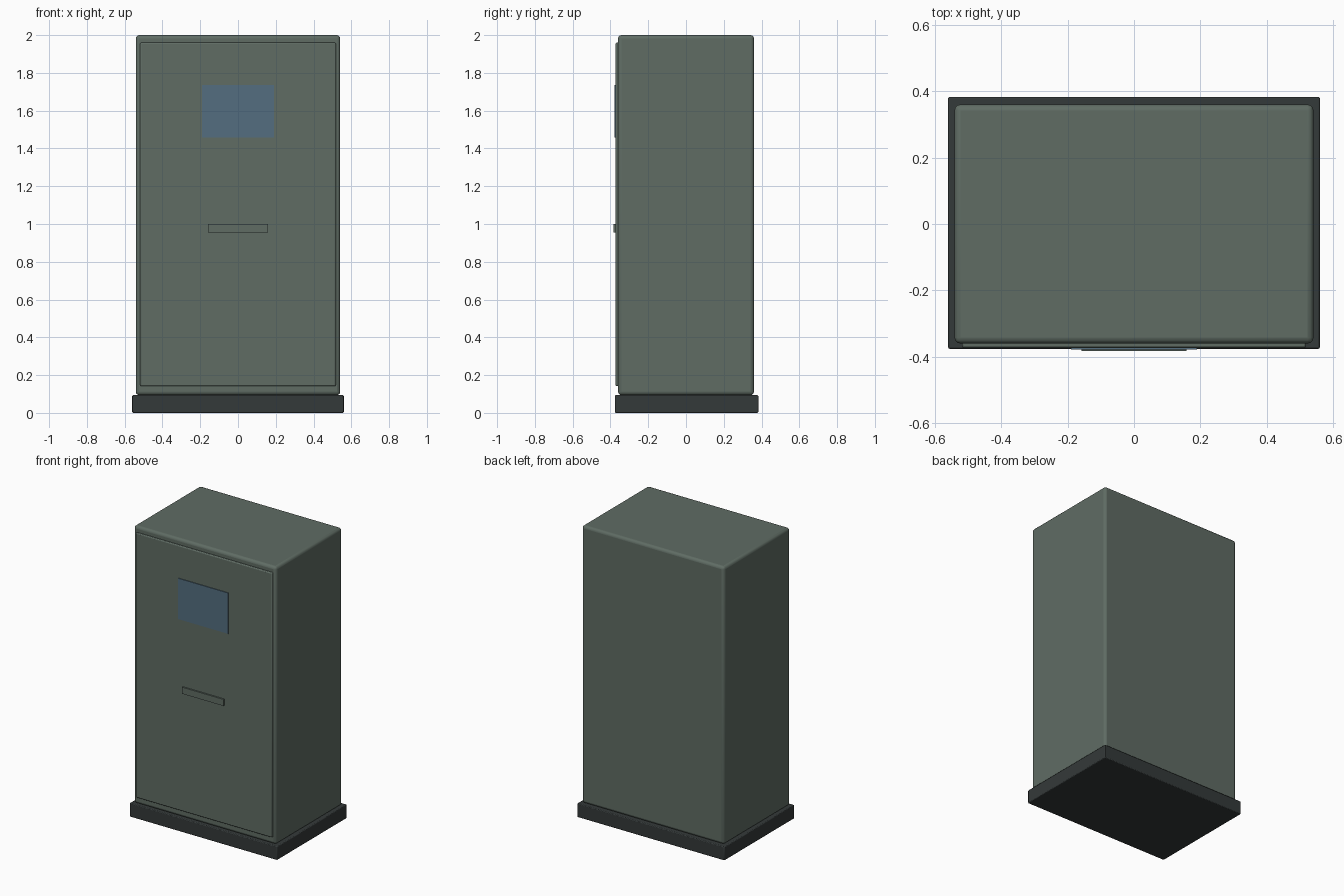
import bpy
import bmesh

cube = bpy.data.objects.get("Cube")
if cube:
    bpy.data.objects.remove(cube, do_unlink=True)


def material(name, color):
    mat = bpy.data.materials.new(name)
    mat.use_nodes = True
    mat.diffuse_color = (*color, 1)
    mat.node_tree.nodes["Principled BSDF"].inputs["Base Color"].default_value = (*color, 1)
    return mat


def box(name, mat, x, y, z, bevel=0, segments=3):
    """Box spanning the (low, high) ranges, with optional rounded edges."""
    bm = bmesh.new()
    bmesh.ops.create_cube(bm, size=1)
    for v in bm.verts:
        v.co = [r[0] if c < 0 else r[1] for c, r in zip(v.co, (x, y, z))]
    mesh = bpy.data.meshes.new(name)
    bm.to_mesh(mesh)
    bm.free()
    mesh.materials.append(mat)
    obj = bpy.data.objects.new(name, mesh)
    bpy.context.collection.objects.link(obj)
    if bevel:
        mod = obj.modifiers.new("rounded_edges", "BEVEL")
        mod.width = bevel
        mod.segments = segments
        bpy.ops.object.select_all(action="DESELECT")
        obj.select_set(True)
        bpy.context.view_layer.objects.active = obj
        bpy.ops.object.shade_smooth_by_angle()
    return obj


green = material("grey_green_paint", (0.115, 0.15, 0.127))
dark = material("dark_plinth", (0.034, 0.041, 0.041))
blue = material("blue_screen", (0.088, 0.155, 0.215))

# Plinth and cabinet
box("plinth", dark, (-0.56, 0.56), (-0.376, 0.383), (0, 0.094), 0.005, 2)
box("cabinet", green, (-0.541, 0.541), (-0.36, 0.36), (0.094, 2), 0.018)

# Door panel with its screen and handle
box("door", green, (-0.518, 0.518), (-0.373, -0.35), (0.142, 1.96), 0.006, 2)
box("screen", blue, (-0.19, 0.19), (-0.378, -0.37), (1.457, 1.737))
box("handle", green, (-0.158, 0.158), (-0.383, -0.37), (0.955, 1.0))
